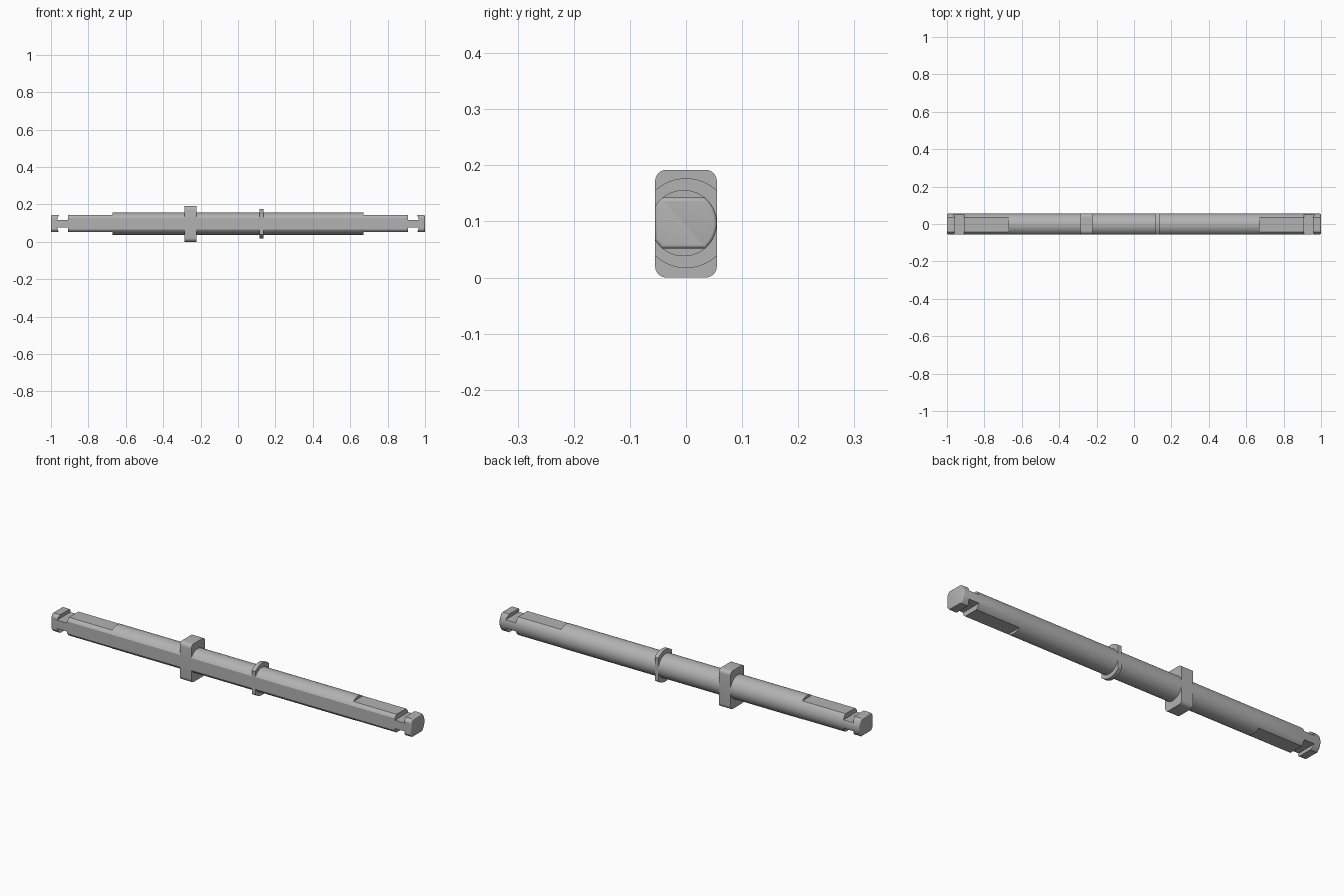
import bpy, bmesh, math
from mathutils import Matrix, Vector

default = bpy.data.objects.get("Cube")
if default:
    bpy.data.objects.remove(default, do_unlink=True)

ZC = 0.097      # axis height
YC = -0.004     # axis offset
HALF_Y = 0.055  # flat front and back limits
FLAT = 0.0455   # half height of the flattened ends

grey = bpy.data.materials.new("plain grey")
grey.use_nodes = True
grey.diffuse_color = (0.45, 0.45, 0.45, 1)
grey.node_tree.nodes["Principled BSDF"].inputs["Base Color"].default_value = (0.45, 0.45, 0.45, 1)


def finish(name, bm):
    bmesh.ops.recalc_face_normals(bm, faces=bm.faces)
    mesh = bpy.data.meshes.new(name)
    bm.to_mesh(mesh)
    bm.free()
    mesh.materials.append(grey)
    obj = bpy.data.objects.new(name, mesh)
    bpy.context.collection.objects.link(obj)
    return obj


def smooth(obj):
    bpy.ops.object.select_all(action='DESELECT')
    obj.select_set(True)
    bpy.context.view_layer.objects.active = obj
    bpy.ops.object.shade_smooth_by_angle(angle=math.radians(30))


def slice_off(bm, point, normal):
    """Cut away the side the normal points to and cap the opening."""
    geom = bm.verts[:] + bm.edges[:] + bm.faces[:]
    cut = bmesh.ops.bisect_plane(bm, geom=geom, plane_co=point, plane_no=normal, clear_outer=True)
    rim = [g for g in cut["geom_cut"] if isinstance(g, bmesh.types.BMEdge)]
    if rim:
        bmesh.ops.contextual_create(bm, geom=rim)


def bar(x0, x1, radius, yc, segments=96):
    """Round bar along x with the front and back trimmed flat."""
    bm = bmesh.new()
    place = Matrix.Translation(((x0 + x1) / 2, yc, ZC)) @ Matrix.Rotation(math.pi / 2, 4, 'Y')
    bmesh.ops.create_cone(bm, cap_ends=True, segments=segments, radius1=radius,
                          radius2=radius, depth=x1 - x0, matrix=place)
    for s in (-1, 1):
        slice_off(bm, (0, s * HALF_Y, 0), (0, s, 0))
    return bm


def rim_edges(bm, x):
    return [e for e in bm.edges if all(abs(v.co.x - x) < 1e-4 for v in e.verts)]


def prism(name, outline, half_width):
    """Extrude an (x, z) outline across y."""
    bm = bmesh.new()
    face = bm.faces.new([bm.verts.new((x, -half_width, z)) for x, z in outline])
    ext = bmesh.ops.extrude_face_region(bm, geom=[face])
    verts = [g for g in ext["geom"] if isinstance(g, bmesh.types.BMVert)]
    bmesh.ops.translate(bm, verts=verts, vec=(0, 2 * half_width, 0))
    return finish(name, bm)


# Main rod
smooth(finish("main_rod", bar(-0.67, 0.67, 0.059, YC)))

# Flattened ends with a notched neck and a hooked head
for side, label in ((-1, "right"), (1, "left")):
    bm = bar(*sorted((side * 0.66, side)), 0.059, YC)
    for s in (-1, 1):
        slice_off(bm, (0, 0, ZC + s * FLAT), (0, 0, s))
    bmesh.ops.bevel(bm, geom=rim_edges(bm, side), offset=0.006, segments=3,
                    profile=0.5, affect='EDGES')
    end = finish(label + "_end", bm)
    for s in (-1, 1):
        outline = [(side * x, ZC + s * z) for x, z in
                   ((0.91, 0.021), (0.967, 0.021), (0.953, 0.06), (0.91, 0.06))]
        cutter = prism("notch_cutter", outline, 0.1)
        cutter.hide_render = True
        mod = end.modifiers.new("notch", 'BOOLEAN')
        mod.operation = 'DIFFERENCE'
        mod.solver = 'EXACT'
        mod.object = cutter
        bpy.context.view_layer.objects.active = end
        bpy.ops.object.modifier_apply(modifier=mod.name)
        bpy.data.objects.remove(cutter, do_unlink=True)
    smooth(end)

# Rectangular stop block with rounded corners
bm = bmesh.new()
bmesh.ops.create_cube(bm, size=1, matrix=Matrix.Translation((-0.253, 0, 0.096))
                      @ Matrix.Diagonal((0.064, 2 * HALF_Y, 0.192, 1)))
corners = [e for e in bm.edges
           if abs((e.verts[0].co - e.verts[1].co).normalized().dot(Vector((1, 0, 0)))) > 0.9]
bmesh.ops.bevel(bm, geom=corners, offset=0.02, segments=6, profile=0.5, affect='EDGES')
smooth(finish("stop_block", bm))

# Thin collar ring, trimmed flush at front and back
smooth(finish("collar_ring", bar(0.115, 0.135, 0.08, 0)))
